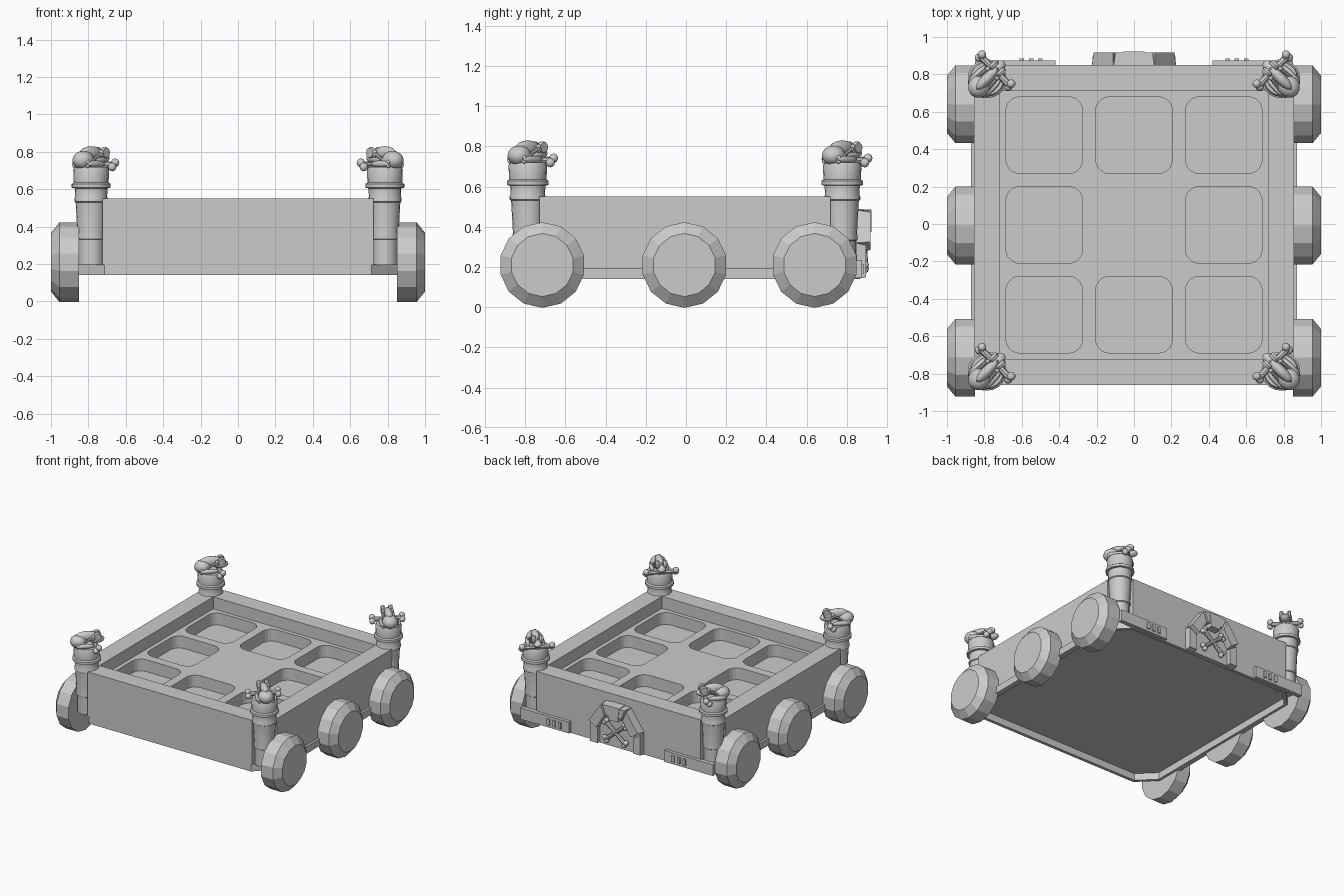
import bpy, bmesh, math
from mathutils import Vector, Matrix

if "Cube" in bpy.data.objects:
    bpy.data.objects.remove(bpy.data.objects["Cube"])

stone = bpy.data.materials.new("plain grey")
stone.use_nodes = True
GREY = (0.6, 0.6, 0.6, 1)
stone.diffuse_color = GREY
stone.node_tree.nodes["Principled BSDF"].inputs["Base Color"].default_value = GREY
CY = -0.005


def finish(name, bm, smooth=False):
    bmesh.ops.recalc_face_normals(bm, faces=bm.faces)
    mesh = bpy.data.meshes.new(name)
    bm.to_mesh(mesh)
    bm.free()
    mesh.materials.append(stone)
    ob = bpy.data.objects.new(name, mesh)
    bpy.context.collection.objects.link(ob)
    if smooth:
        bpy.ops.object.select_all(action="DESELECT")
        ob.select_set(True)
        bpy.context.view_layer.objects.active = ob
        bpy.ops.object.shade_smooth_by_angle(angle=math.radians(35))
    return ob


def add_box(bm, lo, hi):
    lo, hi = Vector(lo), Vector(hi)
    m = Matrix.Translation((lo + hi) / 2) @ Matrix.Diagonal((*(hi - lo), 1))
    bmesh.ops.create_cube(bm, size=1, matrix=m)


def loft(bm, rings, caps=True):
    """Bridge equal-length rings of points; without caps, close into a tube."""
    loops = [[bm.verts.new(p) for p in r] for r in rings]
    n = len(loops[0])
    pairs = list(zip(loops, loops[1:]))
    if caps:
        bm.faces.new(loops[0])
        bm.faces.new(loops[-1])
    else:
        pairs.append((loops[-1], loops[0]))
    for a, b in pairs:
        for i in range(n):
            bm.faces.new((a[i], a[(i + 1) % n], b[(i + 1) % n], b[i]))


def lathe(bm, profile, sides, matrix):
    """Revolve (radius, height) pairs about the local z axis."""
    turn = [2 * math.pi * i / sides for i in range(sides)]
    loft(bm, [[matrix @ Vector((r * math.cos(a), r * math.sin(a), h)) for a in turn]
              for r, h in profile])


def blob(bm, centre, size, matrix=Matrix()):
    m = matrix @ Matrix.Translation(centre) @ Matrix.Diagonal((*size, 1))
    bmesh.ops.create_uvsphere(bm, u_segments=12, v_segments=8, radius=1, matrix=m)


def add_bone(bm, a, b, r, side, matrix=Matrix()):
    """Shaft with two knobs at each end, spread along side."""
    a, b, side = Vector(a), Vector(b), Vector(side)
    rot = (b - a).to_track_quat("Z", "Y").to_matrix().to_4x4()
    length = (b - a).length
    lathe(bm, [(r, 0), (r * 0.75, length / 2), (r, length)], 8,
          matrix @ Matrix.Translation(a) @ rot)
    for end in (a, b):
        for s in (-1, 1):
            blob(bm, end + side * s * r * 0.8, (r * 1.15,) * 3, matrix)


# Tray: square block with notched corners, then the cavity and pockets cut out
def corners(points, z):
    """Repeat one corner's outline around all four quarters."""
    return [Matrix.Rotation(q * math.pi / 2, 3, "Z") @ Vector((x, y, z)) + Vector((0, CY, 0))
            for q in range(4) for x, y in points]


NOTCH = [(0.855, 0.725), (0.725, 0.725), (0.725, 0.855)]
bm = bmesh.new()
loft(bm, [corners(NOTCH, 0.195), corners(NOTCH, 0.55)])
tray = finish("tray", bm)


def cut(name, build):
    bm = bmesh.new()
    build(bm)
    cutter = finish(name, bm)
    cutter.hide_render = True
    mod = tray.modifiers.new(name, "BOOLEAN")
    mod.operation, mod.solver, mod.object = "DIFFERENCE", "EXACT", cutter
    bpy.context.view_layer.objects.active = tray
    bpy.ops.object.modifier_apply(modifier=name)
    bpy.data.objects.remove(cutter)


def pockets(bm):
    for i in (-1, 0, 1):
        for j in (-1, 0, 1):
            if i or j:
                x, y = i * 0.48, j * 0.48 + CY
                add_box(bm, (x - 0.205, y - 0.205, 0.36), (x + 0.205, y + 0.205, 0.6))
    upright = [e for e in bm.edges if abs(e.verts[0].co.z - e.verts[1].co.z) > 0.1]
    bmesh.ops.bevel(bm, geom=upright, offset=0.075, segments=5, affect="EDGES", profile=0.5)


cut("cavity_cutter", lambda b: add_box(b, (-0.717, CY - 0.717, 0.455), (0.717, CY + 0.717, 0.7)))
cut("pocket_cutter", pockets)

# Thin rim hanging below the tray, with cut corners
RIM_OUT, RIM_IN = [(0.855, 0.715), (0.715, 0.855)], [(0.83, 0.705), (0.705, 0.83)]
bm = bmesh.new()
loft(bm, [corners(RIM_OUT, 0.197), corners(RIM_OUT, 0.14),
          corners(RIM_IN, 0.14), corners(RIM_IN, 0.197)], caps=False)
finish("lower_rim", bm)

# Side skirts and wheels
for s, side in ((1, "left"), (-1, "right")):
    bm = bmesh.new()
    add_box(bm, (min(s * 0.84, s * 0.872), -0.68, 0.14), (max(s * 0.84, s * 0.872), 0.64, 0.195))
    finish(side + "_skirt", bm)
    for y, place in ((-0.715, "front"), (-0.008, "middle"), (0.64, "back")):
        bm = bmesh.new()
        m = Matrix.Translation((0, y, 0.21)) @ Matrix.Rotation(s * math.pi / 2, 4, "Y")
        turn = Matrix.Rotation(0 if s > 0 else math.pi, 4, "Z")
        lathe(bm, [(0.213, 0.85), (0.213, 0.955), (0.157, 1.0)], 14, m @ turn)
        finish(f"{place}_{side}_wheel", bm)

# Corner posts, each topped by a beast skull and crossbone
POST = [(0.068, 0.195), (0.068, 0.33), (0.076, 0.335), (0.076, 0.355), (0.074, 0.37),
        (0.083, 0.53), (0.09, 0.535), (0.09, 0.55), (0.085, 0.56), (0.088, 0.605),
        (0.104, 0.608), (0.104, 0.628), (0.093, 0.635), (0.096, 0.705), (0.088, 0.72)]
for s, side in ((1, "left"), (-1, "right")):
    for y, place in ((-0.787, "front"), (0.777, "back")):
        spot = Matrix.Translation((s * 0.785, y, 0))
        bm = bmesh.new()
        lathe(bm, POST, 20, spot)
        finish(f"{place}_{side}_post", bm, True)
        # Local +x runs along the skull, towards the middle and back
        m = spot @ Matrix.Rotation(math.radians(135 if s > 0 else 45), 4, "Z")
        bm = bmesh.new()
        blob(bm, (-0.06, 0, 0.755), (0.062, 0.058, 0.05), m)
        blob(bm, (0.0, 0, 0.79), (0.085, 0.03, 0.04), m)
        blob(bm, (0.07, 0, 0.765), (0.06, 0.035, 0.03), m)
        for k in (-1, 1):
            ring = m @ Matrix.Translation((0.075, k * 0.028, 0.795)) \
                @ Matrix.Rotation(math.pi / 2, 4, "X")
            lathe(bm, [(0.026, -0.014), (0.032, 0), (0.026, 0.014)], 10, ring)
            add_bone(bm, (-0.075, k * 0.05, 0.735), (0.04, k * 0.035, 0.79), 0.011, (0, 0, 1), m)
            blob(bm, (-0.02, k * 0.055, 0.735), (0.07, 0.016, 0.018), m)
        finish(f"{place}_{side}_skull", bm, True)
        bm = bmesh.new()
        add_bone(bm, (0.06, -0.11, 0.73), (0.06, 0.11, 0.73), 0.02, (0.7, 0, 0.7), m)
        finish(f"{place}_{side}_crossbone", bm, True)

# Rear gate: arch of separate stones around a recessed door
OUTER = [(-0.225, 0.14), (-0.225, 0.32), (-0.11, 0.485), (0.11, 0.485), (0.225, 0.32), (0.225, 0.14)]
INNER = [(x * 0.68, 0.14 + (z - 0.14) * 0.75) for x, z in OUTER]


def slab(bm, outline, y0, y1, shrink=1.0):
    cx = sum(p[0] for p in outline) / len(outline)
    cz = sum(p[1] for p in outline) / len(outline)
    loft(bm, [[(cx + (x - cx) * k, y, cz + (z - cz) * k) for x, z in outline]
              for y, k in ((y0, 1), (y1, shrink))])


bm = bmesh.new()
for i in range(len(OUTER) - 1):
    slab(bm, [OUTER[i], OUTER[i + 1], INNER[i + 1], INNER[i]], 0.84,
         0.895 if i in (0, 4) else 0.918, 0.9)
slab(bm, [(-0.06, 0.49), (0.06, 0.49), (0.045, 0.37), (-0.045, 0.37)], 0.84, 0.922, 0.92)
finish("gate_arch", bm)
bm = bmesh.new()
slab(bm, INNER, 0.84, 0.865)
finish("gate_door", bm)
bm = bmesh.new()
for k in (-1, 1):
    add_bone(bm, (-0.085 * k, 0.89, 0.2), (0.085 * k, 0.89, 0.34), 0.017, (0.64, 0, -0.77 * k))
finish("gate_crossbones", bm, True)

# Rear bumper plates with studs
for s, side in ((1, "left"), (-1, "right")):
    bm = bmesh.new()
    add_box(bm, (min(s * 0.42, s * 0.85), 0.84, 0.145), (max(s * 0.42, s * 0.85), 0.875, 0.235))
    for x in (0.5, 0.55, 0.6):
        add_box(bm, (s * x - 0.012, 0.87, 0.165), (s * x + 0.012, 0.884, 0.215))
    finish(side + "_rear_plate", bm)
